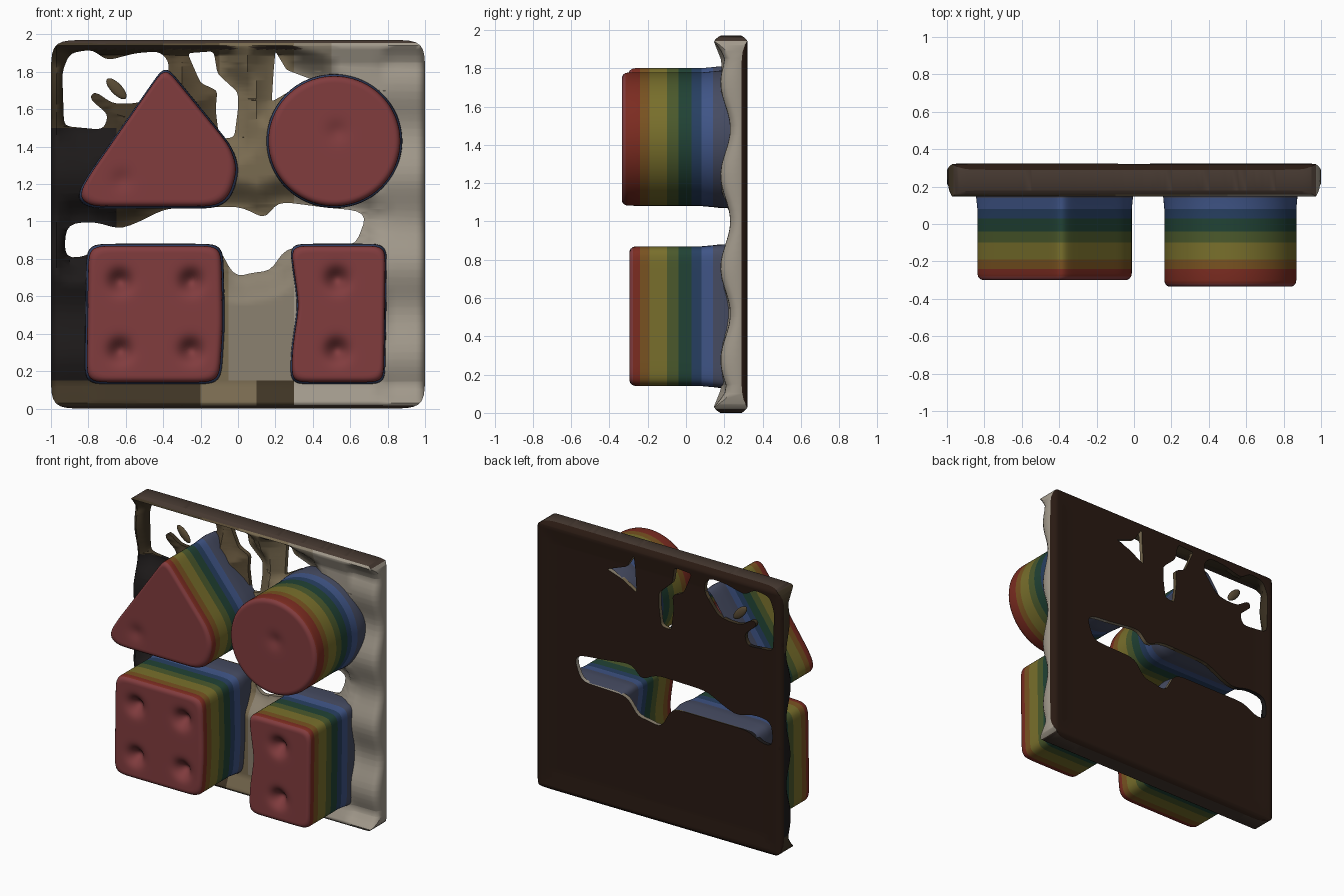
import bpy, bmesh, math
from mathutils import Vector, kdtree

if "Cube" in bpy.data.objects:
    bpy.data.objects.remove(bpy.data.objects["Cube"])


def material(name, rgb):
    m = bpy.data.materials.new(name)
    m.diffuse_color = (*rgb, 1)
    m.use_nodes = True
    m.node_tree.nodes["Principled BSDF"].inputs["Base Color"].default_value = m.diffuse_color
    return m


def smooth_loop(points, count, passes):
    """Resample a closed polygon evenly, then round its corners by averaging."""
    pts = [Vector(p) for p in points]
    edges = list(zip(pts, pts[1:] + pts[:1]))
    total = sum((b - a).length for a, b in edges)
    out = []
    for i in range(count):
        d = total * i / count
        for a, b in edges:
            length = (b - a).length
            if d <= length:
                out.append(a.lerp(b, d / length))
                break
            d -= length
        else:
            out.append(pts[0].copy())
    n = len(out)
    for _ in range(passes):
        out = [(out[i - 1] + out[i] * 2 + out[(i + 1) % n]) / 4 for i in range(n)]
    return out


def inside(x, z, loop):
    hit = False
    for a, b in zip(loop, loop[1:] + loop[:1]):
        if (a.y > z) != (b.y > z) and x < a.x + (z - a.y) / (b.y - a.y) * (b.x - a.x):
            hit = not hit
    return hit


def finish(bm, obj, angle, recalc=True):
    if recalc:
        bmesh.ops.recalc_face_normals(bm, faces=bm.faces)
    bm.to_mesh(obj.data)
    bm.free()
    bpy.ops.object.select_all(action='DESELECT')
    obj.select_set(True)
    bpy.context.view_layer.objects.active = obj
    bpy.ops.object.shade_smooth_by_angle(angle=math.radians(angle))


# Block outlines (x, z), front depth and dents
N = 120
square = smooth_loop([(-.81, .14), (-.1, .14), (-.08, .45), (-.09, .87), (-.8, .87)], N, 10)
rectangle = smooth_loop([(.285, .14), (.78, .14), (.79, .87), (.28, .87), (.325, .55), (.29, .32)], N, 10)
triangle = smooth_loop([(-.39, 1.83), (-.04, 1.4), (0, 1.28), (-.05, 1.12), (-.12, 1.08),
                        (-.8, 1.08), (-.86, 1.13), (-.8, 1.24)], N, 10)
disc = smooth_loop([(.515 + .355 * math.cos(i * math.pi / 16), 1.43 + .35 * math.sin(i * math.pi / 16))
                    for i in range(32)], N, 4)
blocks = [("square_block", square, -.295, [(x, z, .07) for x in (-.63, -.25) for z in (.31, .68)]),
          ("rectangle_block", rectangle, -.295, [(.53, .31, .07), (.53, .69, .07)]),
          ("triangle_block", triangle, -.3, [(-.62, 1.22, .015)]),
          ("round_block", disc, -.335, [(.53, 1.48, .015)])]

# Backing board: rounded square with ragged through-holes
outer = [(-1, 0), (1, 0), (1, 1.97), (-1, 1.97)]
holes = [
    # upper left
    [(-.93, 1.51), (-.72, 1.49), (-.69, 1.57), (-.8, 1.66), (-.77, 1.7),
     (-.67, 1.63), (-.56, 1.63), (-.48, 1.65), (-.37, 1.79), (-.37, 1.86),
     (-.42, 1.91), (-.55, 1.9), (-.7, 1.86), (-.78, 1.92), (-.9, 1.9), (-.94, 1.8)],
    # upper middle
    [(-.27, 1.9), (-.13, 1.91), (-.11, 1.79), (0, 1.69), (0, 1.6), (-.02, 1.45),
     (-.1, 1.44), (-.12, 1.6), (-.11, 1.7), (-.2, 1.74)],
    # above the round block
    [(.2, 1.91), (.26, 1.81), (.42, 1.75), (.3, 1.71), (.18, 1.64), (.19, 1.8)],
    # slot across the middle
    [(-.93, .8), (-.8, .81), (-.75, .87), (-.1, .87), (-.04, .73), (0, .69), (.08, .74),
     (.17, .72), (.25, .86), (.64, .87), (.65, .95), (.7, 1.03), (.65, 1.06),
     (.5, 1.07), (.2, 1.11), (.15, 1.0), (.03, 1.08), (-.4, 1.07), (-.46, 1.03),
     (-.64, .95), (-.74, 1.0), (-.92, .99)],
]
hole_loops = [smooth_loop(h, 100, 3) for h in holes]
curve = bpy.data.curves.new("board_outline", 'CURVE')
curve.dimensions = '2D'
curve.fill_mode = 'BOTH'
curve.extrude = 0.08
for loop in [smooth_loop(outer, 200, 6)] + hole_loops:
    spline = curve.splines.new('POLY')
    spline.points.add(len(loop) - 1)
    for sp, p in zip(spline.points, loop):
        sp.co = (p.x, p.y, 0, 1)
    spline.use_cyclic_u = True
temp = bpy.data.objects.new("board_profile", curve)
bpy.context.collection.objects.link(temp)
bpy.context.view_layer.update()
bm = bmesh.new()
bm.from_mesh(temp.to_mesh())
temp.to_mesh_clear()
bpy.data.objects.remove(temp)
bmesh.ops.remove_doubles(bm, verts=bm.verts, dist=0.0005)

# Grid cuts let the face be shaped and shaded (local x, y are world x, z)
cuts = [((c, 0, 0), (1, 0, 0)) for c in [-.985, -.97, .97, .985] + [i * .05 - .95 for i in range(39)]]
cuts += [((0, c, 0), (0, 1, 0)) for c in [.015, .03, 1.94, 1.955] + [i * .05 + .05 for i in range(38)]]
for co, no in cuts:
    bmesh.ops.bisect_plane(bm, geom=bm.verts[:] + bm.edges[:] + bm.faces[:],
                           plane_co=co, plane_no=no, dist=0.0005)
bmesh.ops.triangulate(bm, faces=bm.faces)

# The board thins towards the holes and keeps a thicker rim
rim_points = [p for loop in hole_loops for p in loop]
tree = kdtree.KDTree(len(rim_points))
for i, p in enumerate(rim_points):
    tree.insert((p.x, p.y, 0), i)
tree.balance()
for v in bm.verts:
    x, z, front = v.co.x, v.co.y, v.co.z > 0
    near = max(0, 1 - tree.find((x, z, 0))[2] / .16)
    near = near * near * (3 - 2 * near)
    rim = min(z, 1.97 - z)
    edge = min(rim, 1 - abs(x))
    rounding = 0.035 * max(0, 1 - edge / 0.04) ** 2
    if front:
        dish = min(1, max(0, rim - .03) / .1)
        y = 0.145 + 0.04 * dish + rounding
        if abs(x) > .8:
            y += dish * (.02 + 0.025 * math.cos((z - 1.0) * 13))
        y += (.285 - y) * near * min(1, max(.25 * dish, (edge - .03) / .05))
    else:
        y = 0.325 - rounding - .01 * min(1, edge / .15)
    v.co = (x, y, z)

# Open the board face where blocks are fused to it
bmesh.ops.recalc_face_normals(bm, faces=bm.faces)
covered = [f for f in bm.faces if f.normal.y < -.3 and any(
    all(inside(v.co.x, v.co.z, b[1]) for v in f.verts) for b in blocks)]
bmesh.ops.delete(bm, geom=covered, context='FACES')

board = bpy.data.objects.new("backing_board", bpy.data.meshes.new("backing_board"))
bpy.context.collection.objects.link(board)
for name, rgb in [("charcoal", (.012, .01, .01)), ("umber", (.05, .035, .018)),
                  ("brown", (.1, .07, .035)), ("tan", (.19, .145, .08)),
                  ("beige", (.26, .22, .16)), ("cream", (.36, .32, .26)),
                  ("dark_brown", (.022, .01, .006)), ("edge_brown", (.06, .04, .03))]:
    board.data.materials.append(material(name, rgb))
for f in bm.faces:
    c, no = f.calc_center_median(), f.normal
    if no.y > .3:
        k = 6
    elif abs(no.z) > .7 and min(c.z, 1.97 - c.z) < .05:
        k = 7
    elif c.z > 1.0:
        k = 5 if c.x > .5 else 4 if c.x > .3 else 3 if c.x > -.1 else 2
        if c.x < -.4:
            k = 0 if c.z < 1.5 and c.x < -.65 else 1
    elif c.z < .15 and c.x < .3:
        k = 1 if c.x < -.2 or c.x > .1 else 3
    else:
        k = 0 if c.x < -.65 else 1 if c.x < -.2 else 3 if c.x < -.05 else 4 if c.x < .3 else 5
    f.material_index = k
finish(bm, board, 45, recalc=False)

# Rainbow bands shared by every block, ordered front to back
bands = [(-.9, material("red_face", (.22, .045, .048))), (-.24, material("red", (.2, .025, .015))),
         (-.19, material("orange", (.19, .085, .015))), (-.1, material("yellow", (.19, .16, .025))),
         (-.04, material("olive", (.07, .1, .025))), (.03, material("green", (.015, .055, .035))),
         (.08, material("navy", (.02, .05, .12))), (.14, material("blue", (.05, .09, .24))),
         (9, material("slate", (.06, .07, .12)))]


def block(name, loop, front, dents):
    """Loft an outline from the board to a soft front face with round dents."""
    n = len(loop)
    centre = Vector(((min(p.x for p in loop) + max(p.x for p in loop)) / 2,
                     (min(p.y for p in loop) + max(p.y for p in loop)) / 2))
    rings = [(.305, 1), (.21, 1.03), (.17, 1.025), (.14, 1.015), (.08, 1), (.03, 1), (-.04, 1),
             (-.1, 1), (-.19, 1), (-.24, 1), (front + .035, 1), (front + .018, .99),
             (front + .006, .965), (front, .93)]
    rings += [(front, .93 * (1 - i / 26)) for i in range(1, 26)]
    bm = bmesh.new()
    rows = []
    for k, (y, s) in enumerate(rings):
        row = []
        for p in loop:
            q = centre + (p - centre) * s
            sink = sum(d[2] * math.exp(-((q - Vector(d[:2])).length / .055) ** 2)
                       for d in dents) if k > 12 else 0
            row.append(bm.verts.new((q.x, y + sink, q.y)))
        rows.append(row)
    for r, (a, b) in enumerate(zip(rows, rows[1:])):
        for i in range(n):
            j = (i + 1) % n
            f = bm.faces.new((a[j], a[i], b[i], b[j]))
            y = f.calc_center_median().y
            f.material_index = 0 if r >= 11 else next(k for k, c in enumerate(bands) if y < c[0])
    bm.faces.new(rows[-1])
    bmesh.ops.recalc_face_normals(bm, faces=bm.faces)
    bm.faces.ensure_lookup_table()
    if bm.faces[-1].normal.y > 0:
        bmesh.ops.reverse_faces(bm, faces=bm.faces)
    obj = bpy.data.objects.new(name, bpy.data.meshes.new(name))
    bpy.context.collection.objects.link(obj)
    for _, m in bands:
        obj.data.materials.append(m)
    finish(bm, obj, 60, recalc=False)


for b in blocks:
    block(*b)

# Loose chip in the upper-left hole
bm = bmesh.new()
bmesh.ops.create_icosphere(bm, subdivisions=3, radius=1)
for v in bm.verts:
    x, y, z = v.co
    v.co = (-.65 + .055 * x, .3 + .015 * y, 1.71 + .04 * z - .04 * x)
chip = bpy.data.objects.new("loose_chip", bpy.data.meshes.new("loose_chip"))
bpy.context.collection.objects.link(chip)
chip.data.materials.append(board.data.materials[2])
finish(bm, chip, 60)
